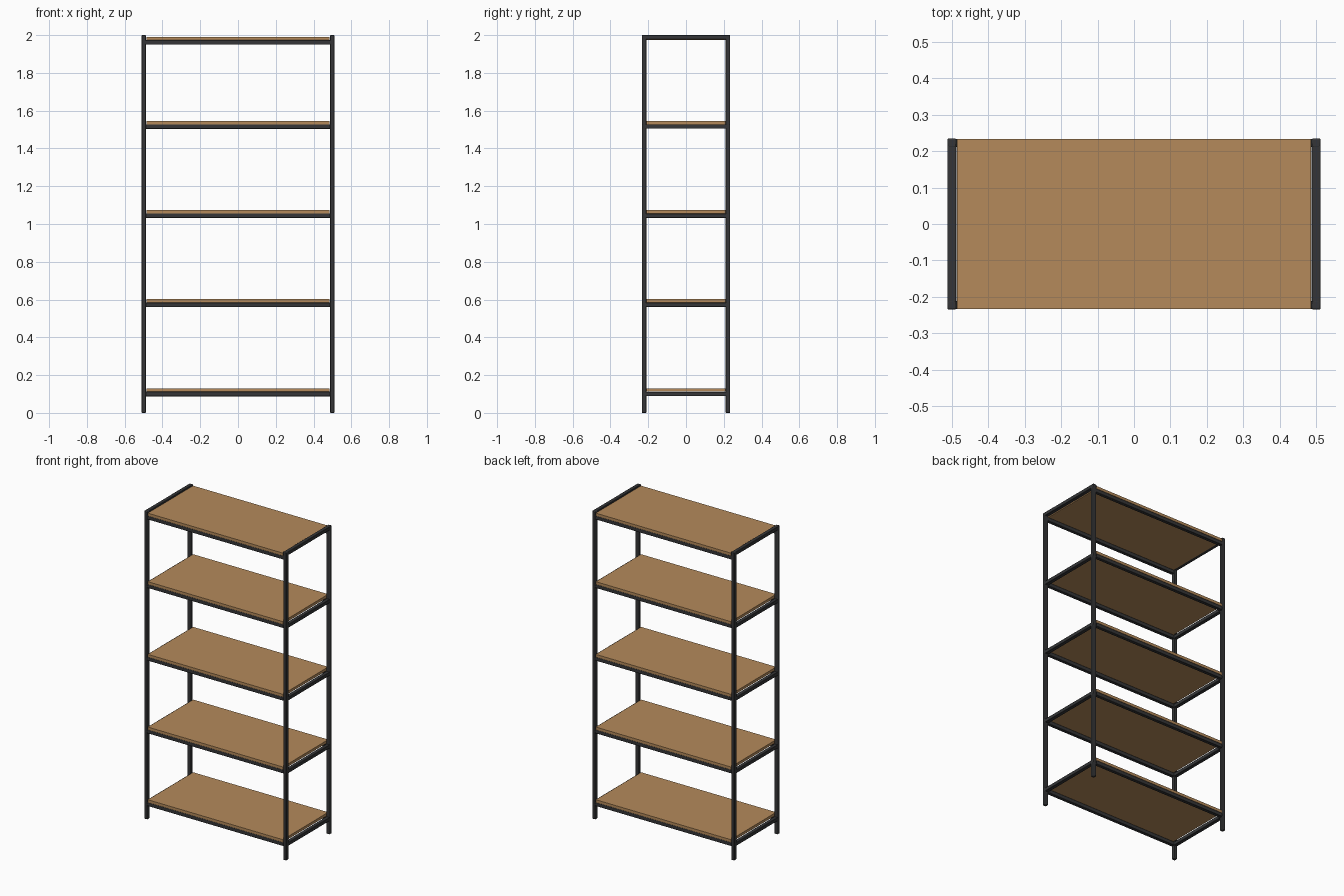
import bpy

cube = bpy.data.objects.get("Cube")
if cube:
    bpy.data.objects.remove(cube, do_unlink=True)


def material(name, rgb, rough):
    m = bpy.data.materials.new(name)
    m.use_nodes = True
    m.diffuse_color = (*rgb, 1)
    node = m.node_tree.nodes["Principled BSDF"]
    node.inputs["Base Color"].default_value = (*rgb, 1)
    node.inputs["Roughness"].default_value = rough
    return m


wood = material("warm wood", (0.46, 0.255, 0.105), 0.7)
metal = material("dark metal", (0.035, 0.036, 0.038), 0.5)


def box(name, size, centre, mat, bevel=0.0):
    bpy.ops.mesh.primitive_cube_add(size=1, location=centre)
    ob = bpy.context.object
    ob.name = name
    ob.scale = size
    bpy.ops.object.transform_apply(location=False, rotation=False, scale=True)
    ob.data.materials.append(mat)
    if bevel:
        mod = ob.modifiers.new("soft edges", "BEVEL")
        mod.width = bevel
        mod.segments = 2
        bpy.ops.object.shade_smooth_by_angle()
    return ob


TUBE = 0.024            # square tube width
X, Y = 0.499, 0.222     # post centres
BOARD = 0.018           # shelf thickness
SIDES = ((-1, "right"), (1, "left"))
ENDS = ((-1, "front"), (1, "back"))

# Corner posts
for sx, side in SIDES:
    for sy, end in ENDS:
        box(f"{end}_{side}_post", (TUBE, TUBE, 2), (sx * X, sy * Y, 1), metal, 0.004)

# Shelves: boards resting on long front and back rails, with side rails
rail_tops = [0.112 + 0.472 * i for i in range(4)] + [1.973]
for i, top in enumerate(rail_tops, 1):
    z = top - TUBE / 2
    box(f"shelf_board_{i}", (0.97, 0.466, BOARD), (0, 0, top + BOARD / 2), wood)
    for sy, end in ENDS:
        box(f"{end}_rail_{i}", (2 * X + TUBE, TUBE - 0.002, TUBE),
            (0, sy * Y, z), metal, 0.003)
    # The uppermost side rails sit flush with the post tops
    side_z = 2 - TUBE / 2 if i == len(rail_tops) else z
    for sx, side in SIDES:
        box(f"{side}_side_rail_{i}", (TUBE, 2 * Y + TUBE, TUBE - 0.001),
            (sx * X, 0, side_z), metal, 0.003)
